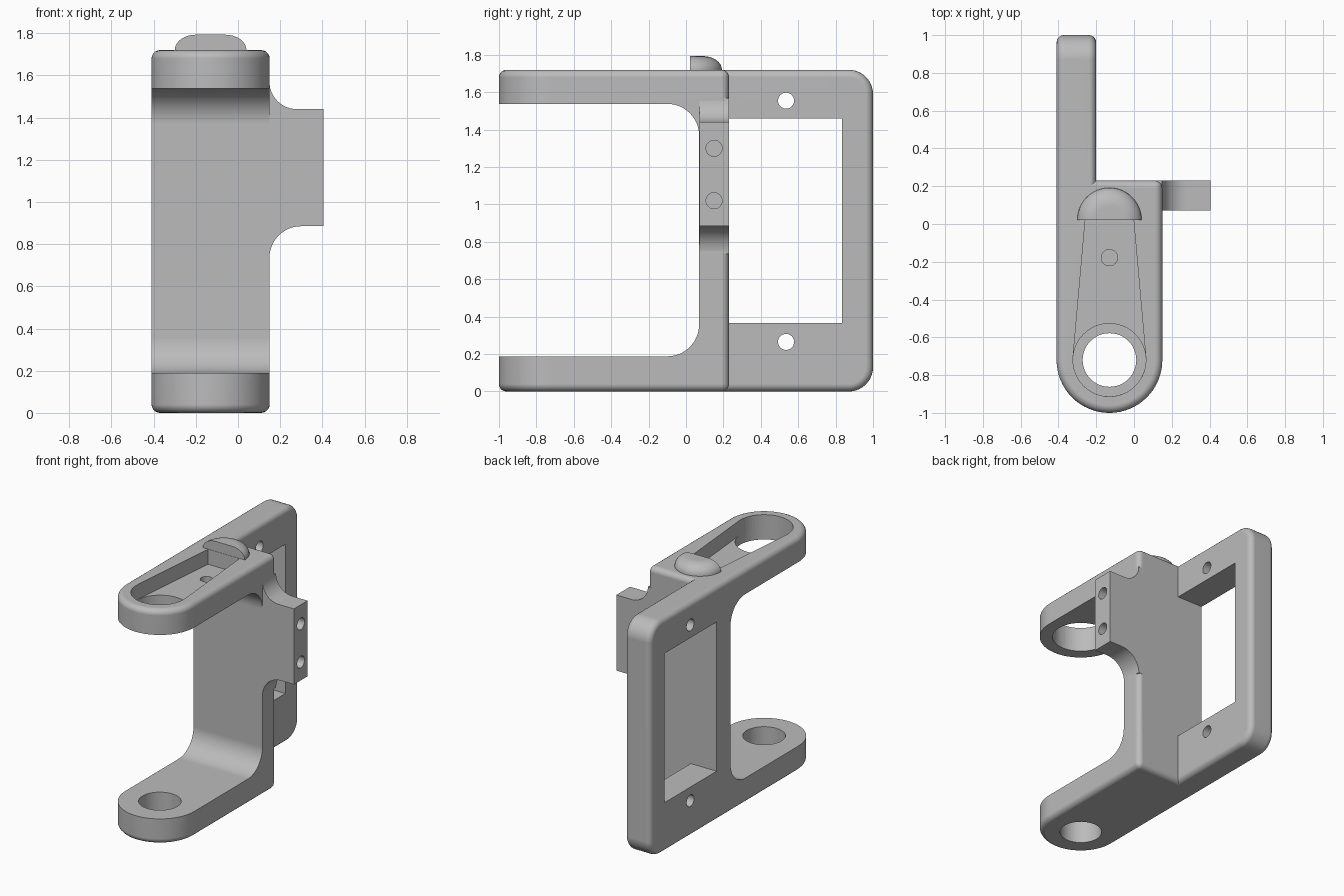
import bpy, bmesh
from math import sin, cos, radians, pi
from mathutils import Vector

cube = bpy.data.objects.get("Cube")
if cube:
    bpy.data.objects.remove(cube, do_unlink=True)

grey = bpy.data.materials.new("plain_grey")
grey.use_nodes = True
grey.diffuse_color = (0.5, 0.5, 0.5, 1)
grey.node_tree.nodes["Principled BSDF"].inputs["Base Color"].default_value = (0.5, 0.5, 0.5, 1)

CX, ARM_Y, HALF = -0.13, -0.72, 0.28      # arm axis, eye centre and half width
LEFT, RIGHT, BACK, TOP = CX - HALF, CX + HALF, 0.23, 1.72


def arc(cx, cy, r, start, end, n=12):
    angles = [radians(start + (end - start) * i / n) for i in range(n + 1)]
    return [(cx + r * cos(a), cy + r * sin(a)) for a in angles]


def prism(points, axis, low, high):
    """Extrude a 2D outline along an axis; the other two axes keep their order."""
    def place(p, d):
        co = list(p)
        co.insert("xyz".index(axis), d)
        return co
    bm = bmesh.new()
    face = bm.faces.new([bm.verts.new(place(p, low)) for p in points])
    new = bmesh.ops.extrude_face_region(bm, geom=[face])["geom"]
    shift = Vector(place((0, 0), high - low))
    bmesh.ops.translate(bm, vec=shift, verts=[v for v in new if isinstance(v, bmesh.types.BMVert)])
    bmesh.ops.recalc_face_normals(bm, faces=bm.faces)
    return bm


def make(name, bm):
    mesh = bpy.data.meshes.new(name)
    bm.to_mesh(mesh)
    bm.free()
    mesh.materials.append(grey)
    obj = bpy.data.objects.new(name, mesh)
    bpy.context.collection.objects.link(obj)
    return obj


def activate(obj):
    bpy.ops.object.select_all(action="DESELECT")
    obj.select_set(True)
    bpy.context.view_layer.objects.active = obj


def combine(obj, bm, operation="DIFFERENCE"):
    tool = make("cutter", bm)
    mod = obj.modifiers.new("combine", "BOOLEAN")
    mod.operation, mod.solver, mod.object = operation, "EXACT", tool
    activate(obj)
    bpy.ops.object.modifier_apply(modifier=mod.name)
    bpy.data.objects.remove(tool, do_unlink=True)


def cut_hole(obj, axis, centre, r, low, high):
    combine(obj, prism(arc(*centre, r, 0, 345, 23) if r < 0.1
                       else arc(*centre, r, 0, 352.5, 47), axis, low, high))


def finish(obj):
    activate(obj)
    bpy.ops.object.shade_smooth_by_angle(angle=radians(30))
    mod = obj.modifiers.new("flat_normals", "WEIGHTED_NORMAL")
    mod.keep_sharp = True


def bevel(bm, edges, width, segments):
    bmesh.ops.bevel(bm, geom=edges, offset=width, segments=segments, profile=0.5, affect="EDGES")


# Solid plan of arms, wall and side frame, with rounded outer edges
plan = arc(CX, ARM_Y, HALF, 180, 360, 32)
plan += [(RIGHT, BACK), (-0.2, BACK), (-0.2, 1), (LEFT, 1)]
bm = prism(plan, "z", 0, TOP)
bevel(bm, [e for e in bm.edges if all(v.co.y > 0.99 for v in e.verts)
           and abs(e.verts[0].co.z - e.verts[1].co.z) < 0.01], 0.13, 10)
bevel(bm, [e for e in bm.edges if e.is_convex and e.calc_face_angle() > 0.8], 0.04, 5)
bracket = make("bracket", bm)

# Filleted opening between the two arms
opening = [(-1.2, 0.188)] + arc(-0.1, 0.358, 0.17, -90, 0) + arc(-0.1, 1.368, 0.17, 0, 90) + [(-1.2, 1.538)]
combine(bracket, prism(opening, "x", -0.7, 0.4))

# Side tab with concave fillets
tab = arc(0.279, 1.57, 0.13, 180, 270) + [(0.405, 1.44), (0.405, 0.885)]
tab += arc(0.299, 0.735, 0.15, 90, 180) + [(0.05, 0.735), (0.05, 1.57)]
combine(bracket, prism(tab, "y", 0.071, 0.229), "UNION")

# Window and screw holes in the side frame
window = [(BACK, 0.365), (0.835, 0.365), (0.835, 1.46), (BACK, 1.46)]
combine(bracket, prism(window, "x", -0.6, -0.1))
for z in (0.265, 1.555):
    cut_hole(bracket, "x", (0.535, z), 0.043, -0.6, -0.1)

# Blind screw holes in the tab
for z in (1.02, 1.30):
    cut_hole(bracket, "x", (0.15, z), 0.043, 0.15, 0.6)

# Tapered pocket, arm eyes and pin hole
pocket = arc(CX, ARM_Y, 0.193, 175, 365, 30) + [(CX + 0.128, 0.02), (CX - 0.128, 0.02)]
combine(bracket, prism(pocket, "z", 1.61, 1.9))
cut_hole(bracket, "z", (CX, ARM_Y), 0.193, 1.3, 1.8)
cut_hole(bracket, "z", (CX, ARM_Y), 0.142, -0.2, 0.5)
cut_hole(bracket, "z", (CX, -0.178), 0.043, 1.4, 1.7)
finish(bracket)

# Half-round button on the top arm
bm = bmesh.new()
rings = [(0.17, 1.71)] + [(0.07 + 0.1 * cos(a), TOP + 0.073 * sin(a))
                          for a in [pi / 2 * i / 8 for i in range(9)]]
for r, z in rings:
    for x, y in arc(CX, 0.022, r, 0, 180, 24):
        bm.verts.new((x, max(y, 0.022), z))
bmesh.ops.convex_hull(bm, input=bm.verts)
bmesh.ops.dissolve_limit(bm, angle_limit=0.01, verts=bm.verts, edges=bm.edges)
bmesh.ops.recalc_face_normals(bm, faces=bm.faces)
finish(make("top_button", bm))
